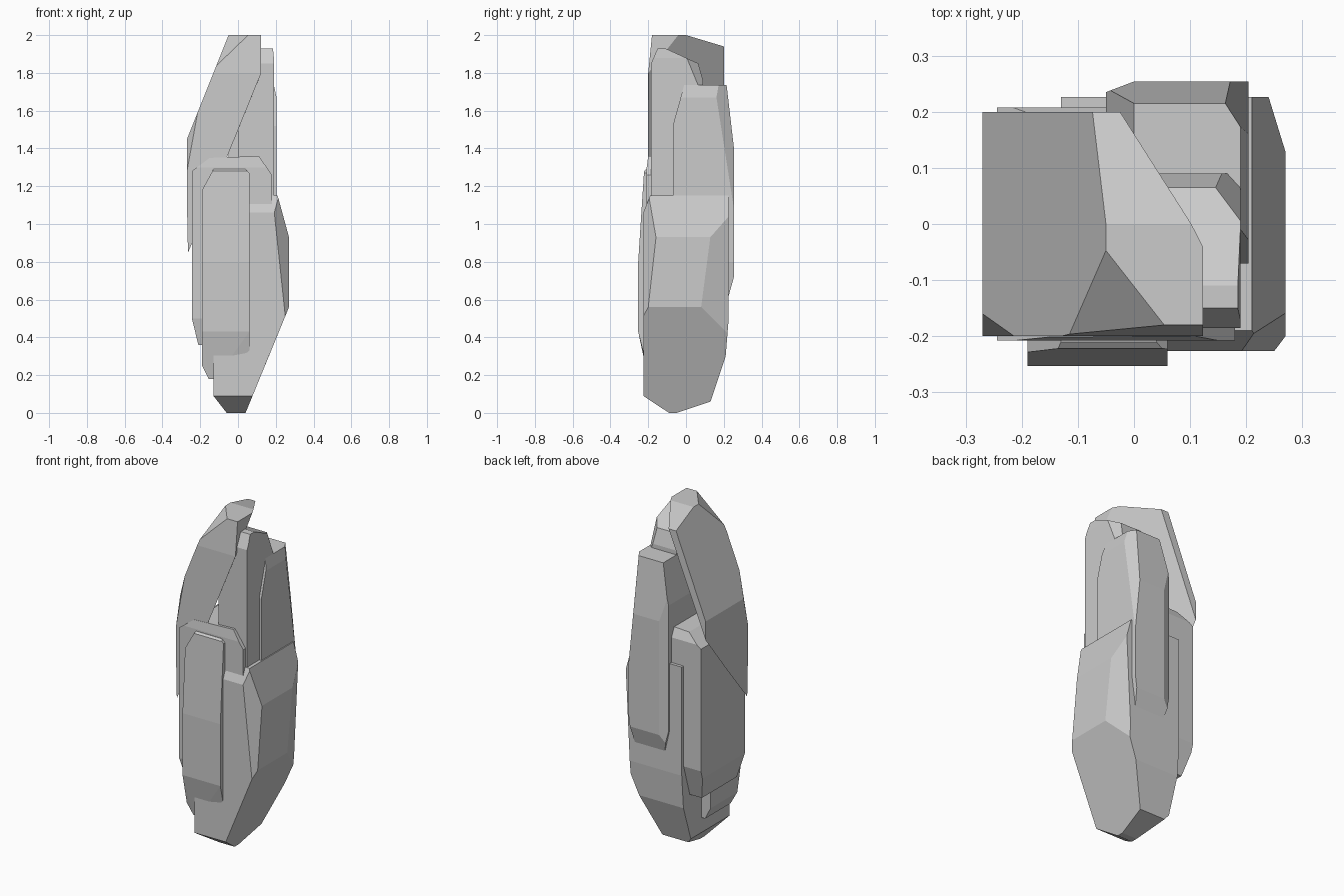
import bpy, bmesh
from mathutils import Vector

if "Cube" in bpy.data.objects:
    bpy.data.objects.remove(bpy.data.objects["Cube"])


def span(profile, z):
    """Lowest and highest horizontal position of a convex profile at height z."""
    hits = []
    for (a, za), (b, zb) in zip(profile, profile[1:] + profile[:1]):
        if min(za, zb) - 1e-6 <= z <= max(za, zb) + 1e-6:
            if abs(za - zb) < 1e-6:
                hits += [a, b]
            else:
                hits.append(a + (b - a) * (z - za) / (zb - za))
    return min(hits), max(hits)


def hull(points):
    bm = bmesh.new()
    for p in points:
        bm.verts.new(p)
    bmesh.ops.remove_doubles(bm, verts=bm.verts[:], dist=0.0005)
    bmesh.ops.convex_hull(bm, input=bm.verts[:])
    loose = [v for v in bm.verts if not v.link_faces]
    bmesh.ops.delete(bm, geom=loose, context='VERTS')
    return bm


def shard(name, front, side, cuts=()):
    """Convex block from a front (x,z) and side (y,z) profile, trimmed by planes."""
    zs = sorted({z for _, z in front + side})
    lo = max(min(z for _, z in p) for p in (front, side))
    hi = min(max(z for _, z in p) for p in (front, side))
    pts = [(x, y, z) for z in zs if lo <= z <= hi
           for x in span(front, z) for y in span(side, z)]
    bm = hull(pts)
    for tri in cuts:
        a, b, c = (Vector(p) for p in tri)
        n = (b - a).cross(c - a).normalized()
        centre = sum((v.co for v in bm.verts), Vector()) / len(bm.verts)
        if n.dot(centre - a) > 0:
            n = -n
        bmesh.ops.bisect_plane(bm, geom=bm.verts[:] + bm.edges[:] + bm.faces[:],
                               dist=1e-5, plane_co=a, plane_no=n, clear_outer=True)
        kept = [v.co.copy() for v in bm.verts]
        bm.free()
        bm = hull(kept)
    bmesh.ops.dissolve_limit(bm, angle_limit=0.02, verts=bm.verts[:], edges=bm.edges[:])
    bmesh.ops.recalc_face_normals(bm, faces=bm.faces[:])
    me = bpy.data.meshes.new(name)
    bm.to_mesh(me)
    bm.free()
    bpy.context.collection.objects.link(bpy.data.objects.new(name, me))


# tall upper block with the sloping left shoulder
shard("upper_block",
      [(-.05, 2), (.123, 2), (.123, .85), (-.265, .85), (-.27, 1.1), (-.27, 1.45)],
      [(-.18, 2), (0, 2), (.2, 1.94), (.2, .85), (-.2, .85), (-.2, 1.8)],
      [[(-.04, -.06, 2), (.05, -.175, 2), (-.05, -.19, 1.9)],
       [(-.27, .09, 1.2), (-.245, .2, 1.4), (-.025, .2, 1.94)],
       [(-.27, -.16, 1.45), (-.23, -.2, 1.5), (-.27, -.2, 1.28)]])

# heavy lower block tapering to the foot
shard("lower_block",
      [(-.06, 0), (.04, 0), (.11, .17), (.27, .56), (.27, .93), (.21, 1.15),
       (-.13, 1.15), (-.13, .09)],
      [(-.09, 0), (-.05, 0), (.13, .06), (.21, .3), (.226, .5), (.226, 1.15),
       (-.19, 1.15), (-.226, 1.06), (-.226, .09)],
      [[(.27, -.16, .92), (.27, -.2, .56), (.225, -.226, .75)],
       [(.27, .13, .94), (.27, .08, .56), (.24, .226, 1.04)]])

# wide middle slab running front to back
shard("middle_slab",
      [(-.244, 1.28), (-.15, 1.35), (.11, 1.36), (.18, 1.26), (.18, .5),
       (.05, .36), (-.21, .36), (-.244, .5)],
      [(-.2, 1.36), (-.208, 1.3), (-.208, .5), (-.18, .36), (.15, .36),
       (.208, .55), (.208, 1.3), (.18, 1.36)])

# narrow panel standing proud of the front
shard("front_panel",
      [(-.19, .25), (-.155, .18), (-.12, .18), (.06, .33), (.06, 1.27),
       (.04, 1.29), (-.13, 1.29), (-.19, 1.18)],
      [(-.21, 1.29), (-.222, 1.28), (-.253, .8), (-.253, .43), (-.226, .32),
       (-.2, .18), (.04, .18), (.04, 1.29)])

# slim shard on the right of the upper block
shard("right_shard",
      [(0, 1.93), (.185, 1.93), (.19, 1.88), (.19, 1.0), (0, 1.0)],
      [(-.185, 1.85), (-.15, 1.93), (-.11, 1.93), (.065, 1.85), (.09, 1.76),
       (.09, 1.0), (-.185, 1.0)],
      [[(.19, 0, 1.89), (.19, .07, 1.72), (.13, .09, 1.83)]])

# plate on the back right
shard("back_plate",
      [(0, 1.735), (.19, 1.735), (.204, 1.67), (.204, .8), (.18, .62),
       (-.02, .62), (-.05, .75), (-.05, 1.5)],
      [(-.07, 1.52), (-.01, 1.735), (.215, 1.735), (.254, 1.4), (.254, .72),
       (.226, .62), (-.07, .62)],
      [[(.204, .18, 1.55), (.204, .235, 1.2), (.16, .22, 1.73)],
       [(-.05, .235, .8), (-.05, .235, 1.4), (0, .254, 1.2)]])
